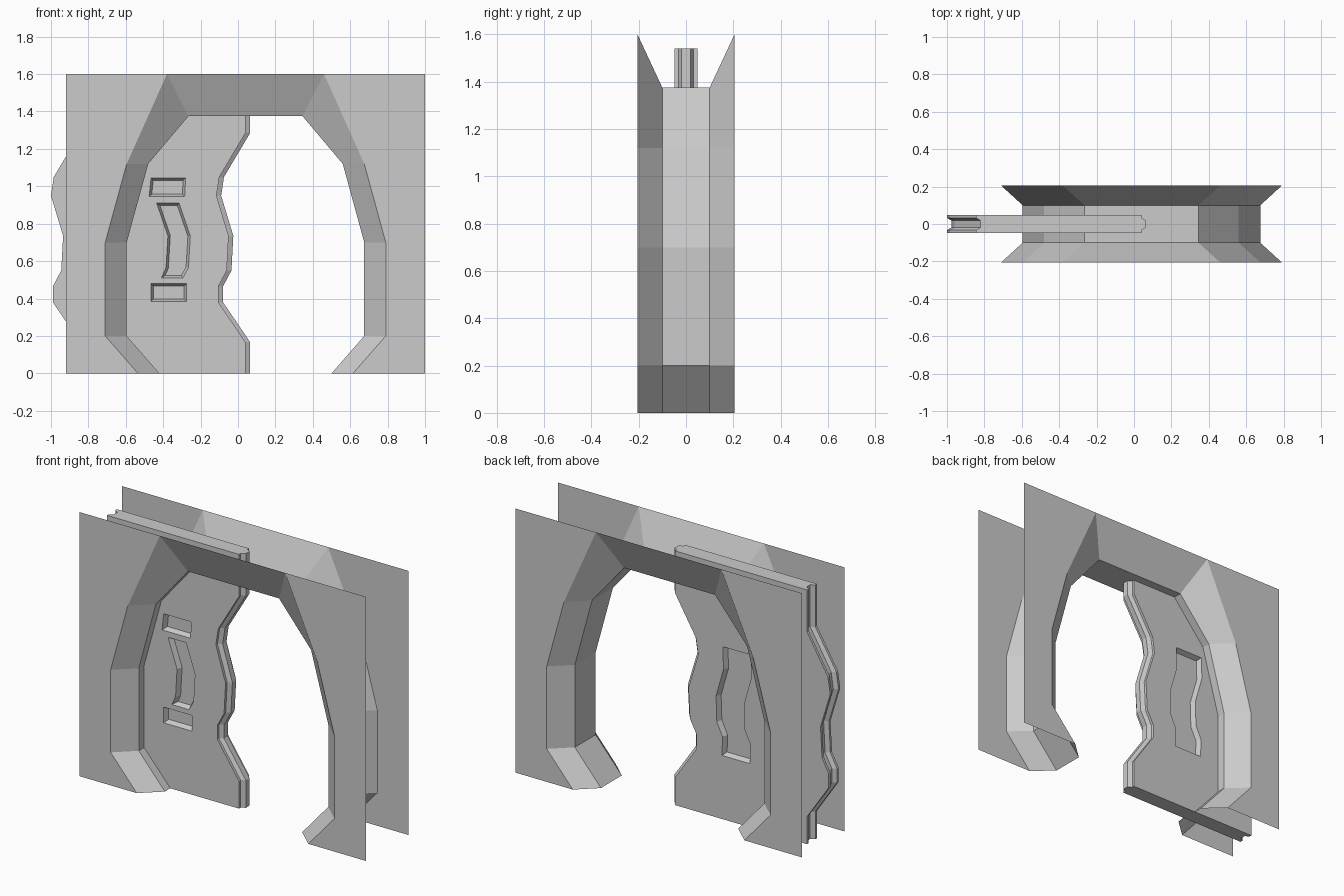
import bpy
import bmesh

cube = bpy.data.objects.get("Cube")
if cube:
    bpy.data.objects.remove(cube, do_unlink=True)

grey = bpy.data.materials.new("plain grey")
grey.use_nodes = True
grey.diffuse_color = (0.6, 0.6, 0.6, 1)
bsdf = next(n for n in grey.node_tree.nodes if n.type == 'BSDF_PRINCIPLED')
bsdf.inputs["Base Color"].default_value = grey.diffuse_color
bsdf.inputs["Roughness"].default_value = 0.8


def loft(name, rings, closed=False, caps=False):
    """Skin a list of equal-length point rings with quads."""
    bm = bmesh.new()
    rows = [[bm.verts.new(p) for p in ring] for ring in rings]
    n = len(rings[0])
    for a, b in zip(rows, rows[1:]):
        for i in range(n if closed else n - 1):
            j = (i + 1) % n
            bm.faces.new((a[i], a[j], b[j], b[i]))
    if caps:
        bm.faces.new(rows[0])
        bm.faces.new(rows[-1])
    bmesh.ops.recalc_face_normals(bm, faces=bm.faces)
    mesh = bpy.data.meshes.new(name)
    bm.to_mesh(mesh)
    bm.free()
    mesh.materials.append(grey)
    obj = bpy.data.objects.new(name, mesh)
    bpy.context.collection.objects.link(obj)
    return obj


# Doorway outline: half widths and heights, mirrored about the frame centre
MID, WALL_Y, TUNNEL_Y = 0.04, 0.205, 0.1
outer_half = [(0.575, 0), (0.75, 0.2), (0.75, 0.7), (0.635, 1.12), (0.42, 1.6)]
inner_half = [(0.46, 0), (0.635, 0.2), (0.635, 0.7), (0.52, 1.12), (0.305, 1.375)]


def arch(half, y):
    left = [(MID - w, y, z) for w, z in half]
    right = [(MID + w, y, z) for w, z in reversed(half)]
    return left + right


loft("doorway_surround", [arch(outer_half, -WALL_Y), arch(inner_half, -TUNNEL_Y),
                          arch(inner_half, TUNNEL_Y), arch(outer_half, WALL_Y)])

# Thin wall sheets beside the doorway
for face, y in (("front", -WALL_Y), ("back", WALL_Y)):
    for side, s in (("right", -1), ("left", 1)):
        wall = loft(face + "_wall_" + side,
                    [[(MID + s * 0.96, y, z) for w, z in outer_half],
                     [(MID + s * w, y, z) for w, z in outer_half]])
        if wall.data.polygons[0].normal.y * y < 0:
            wall.data.flip_normals()

# Sliding door: tongue on one edge, matching groove on the other
WIDTH, HALF_Y = 0.885, 0.048
wave = [(0.04, 0), (0.04, 0.167), (-0.105, 0.38), (-0.105, 0.465), (-0.06, 0.55),
        (-0.05, 0.735), (-0.115, 0.95), (-0.1, 1.05), (0.04, 1.285), (0.04, 1.54)]
edge = [(0, -HALF_Y), (0, -0.032), (0.025, -0.018),
        (0.025, 0.018), (0, 0.032), (0, HALF_Y)]
section = edge + [(x - WIDTH, y) for x, y in reversed(edge)]
door = loft("sliding_door", [[(wx + x, y, z) for x, y in section] for wx, z in wave],
            closed=True, caps=True)

# Recessed panels with sloping sides
upper = [(-0.465, 1.045), (-0.28, 1.045), (-0.285, 0.945), (-0.475, 0.945)]
middle = [(-0.435, 0.91), (-0.315, 0.91), (-0.255, 0.735), (-0.265, 0.565),
          (-0.295, 0.51), (-0.41, 0.51), (-0.385, 0.565), (-0.375, 0.735)]
lower = [(-0.465, 0.48), (-0.275, 0.48), (-0.275, 0.385), (-0.465, 0.385)]
back_edge = [(-0.28, 1.045), (-0.285, 0.91), (-0.235, 0.735),
             (-0.24, 0.58), (-0.278, 0.5), (-0.275, 0.385)]
back = back_edge + [(x - 0.187, z) for x, z in reversed(back_edge)]


def inset(points, d):
    """Move each outline point inwards by about d along its corner bisector."""
    from mathutils import Vector
    pts = [Vector(p) for p in points]
    out = []
    for i, p in enumerate(pts):
        a = (p - pts[i - 1]).normalized()
        b = (pts[(i + 1) % len(pts)] - p).normalized()
        na, nb = Vector((a.y, -a.x)), Vector((b.y, -b.x))
        out.append(p + (na + nb) * d / (1 + na.dot(nb)))
    return out


def cut_panel(points, side, depth=0.03, slope=0.013):
    layers = [(-slope, HALF_Y + depth), (slope, HALF_Y - depth)]
    cutter = loft("panel_cutter", [[(x, side * y, z) for x, z in inset(points, d)]
                                   for d, y in layers], closed=True, caps=True)
    cutter.hide_render = True
    mod = door.modifiers.new("panel", 'BOOLEAN')
    mod.operation, mod.solver, mod.object = 'DIFFERENCE', 'EXACT', cutter
    bpy.context.view_layer.objects.active = door
    bpy.ops.object.modifier_apply(modifier=mod.name)
    bpy.data.objects.remove(cutter, do_unlink=True)


for outline in (upper, middle, lower):
    cut_panel(outline, -1)
cut_panel(back, 1)
